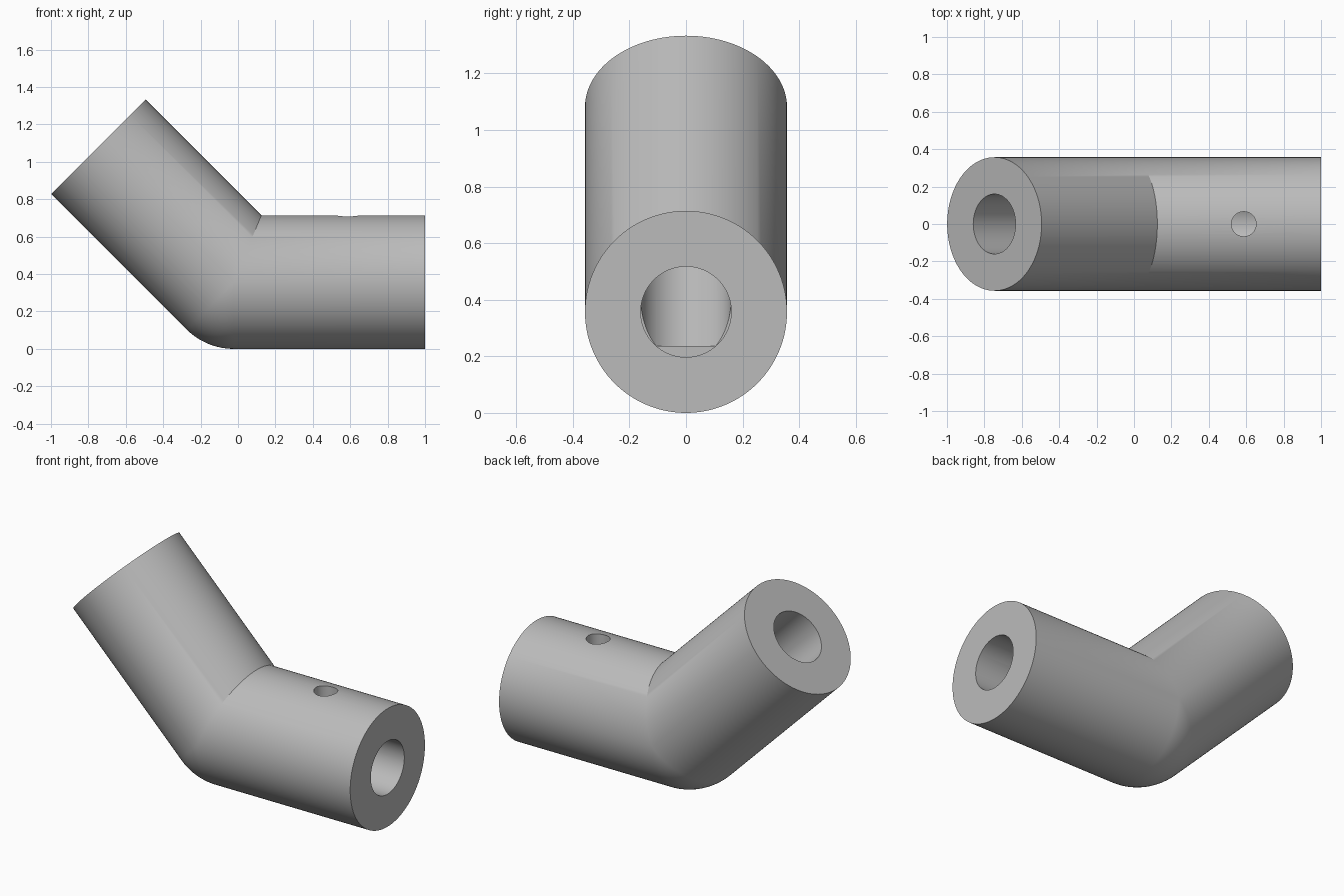
import bpy, bmesh, math
from mathutils import Vector, Matrix

if "Cube" in bpy.data.objects:
    bpy.data.objects.remove(bpy.data.objects["Cube"], do_unlink=True)

R = 0.357            # outer radius
BORE = 0.16          # bore radius
ARM = 1.023          # arm length from the elbow centre
BEND = math.radians(45)
OVERRUN = 0.05       # bores run slightly past the elbow centre
SEG, STEPS = 128, 16
CENTRE = Vector((-0.023, 0, R))
ARM_DIRS = (Vector((1, 0, 0)), Vector((-math.cos(BEND), 0, math.sin(BEND))))

grey = bpy.data.materials.new("Grey Metal")
grey.use_nodes = True
colour = (0.5, 0.5, 0.5, 1)
grey.diffuse_color = colour
grey.node_tree.nodes["Principled BSDF"].inputs["Base Color"].default_value = colour


def add_object(name, bm):
    mesh = bpy.data.meshes.new(name)
    bm.to_mesh(mesh)
    bm.free()
    mesh.materials.append(grey)
    obj = bpy.data.objects.new(name, mesh)
    bpy.context.collection.objects.link(obj)
    return obj


def cylinder(name, start, end, radius, segments):
    bm = bmesh.new()
    axis = end - start
    place = Matrix.Translation((start + end) / 2) @ axis.to_track_quat("Z", "Y").to_matrix().to_4x4()
    bmesh.ops.create_cone(bm, cap_ends=True, segments=segments, radius1=radius,
                          radius2=radius, depth=axis.length, matrix=place)
    obj = add_object(name, bm)
    obj.hide_render = True
    return obj


def elbow_body():
    """Round bar: mitred on the inside of the bend, ball-shaped on the outside."""
    bm = bmesh.new()

    def ring(turn, shift):
        spin = Matrix.Rotation(turn, 3, "Y")
        verts = []
        for i in range(SEG):
            a = math.tau * i / SEG
            y, up = R * math.cos(a), R * math.sin(a)
            if shift == 0 and up > 1e-6:
                p = Vector((up * math.tan(BEND / 2), y, up))
            else:
                p = spin @ Vector((shift, y, up))
            verts.append(bm.verts.new(CENTRE + p))
        return verts

    rings = [ring(0, ARM)]
    rings += [ring(BEND * k / STEPS, 0) for k in range(STEPS + 1)]
    rings.append(ring(BEND, -ARM))
    for a, b in zip(rings, rings[1:]):
        for i in range(SEG):
            j = (i + 1) % SEG
            bm.faces.new((a[i], a[j], b[j], b[i]))
    bm.faces.new(rings[0])
    bm.faces.new(rings[-1])
    bmesh.ops.remove_doubles(bm, verts=bm.verts, dist=1e-5)
    bmesh.ops.recalc_face_normals(bm, faces=bm.faces)
    return add_object("elbow_connector", bm)


body = elbow_body()

# Blind bores from both ends, and a pin hole through the top of the level arm
cutters = [cylinder("bore_cutter", CENTRE - d * OVERRUN, CENTRE + d * (ARM + 0.1), BORE, 96)
           for d in ARM_DIRS]
cutters.append(cylinder("pin_hole_cutter", Vector((0.587, 0, R)),
                        Vector((0.587, 0, 2 * R + 0.1)), 0.066, 48))

bpy.ops.object.select_all(action="DESELECT")
bpy.context.view_layer.objects.active = body
body.select_set(True)
for cutter in cutters:
    cut = body.modifiers.new("cut", "BOOLEAN")
    cut.operation = "DIFFERENCE"
    cut.solver = "EXACT"
    cut.object = cutter
    bpy.ops.object.modifier_apply(modifier=cut.name)
    bpy.data.objects.remove(cutter, do_unlink=True)

bpy.ops.object.shade_smooth_by_angle(angle=math.radians(30))
